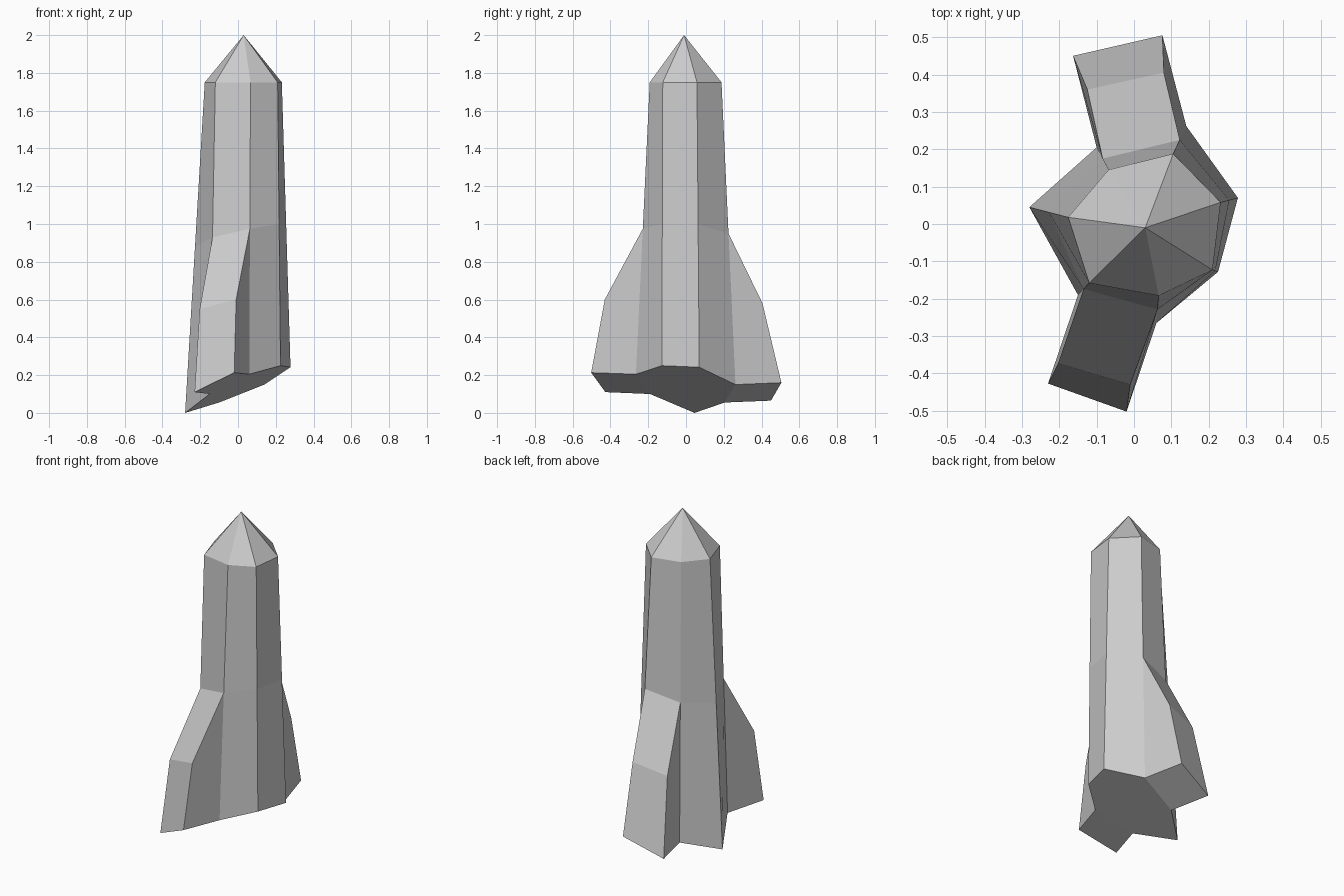
import bpy, bmesh
from mathutils import Vector

if "Cube" in bpy.data.objects:
    bpy.data.objects.remove(bpy.data.objects["Cube"])

# seven-sided hull: slanted base ring and level shoulder ring
base = [(-0.28, 0.045, 0.0), (-0.15, -0.19, 0.10), (0.06, -0.265, 0.205),
        (0.225, -0.128, 0.25), (0.278, 0.07, 0.242), (0.14, 0.262, 0.15),
        (-0.10, 0.205, 0.055)]
shoulder = [(-0.176, 0.018), (-0.12, -0.158), (0.066, -0.192), (0.21, -0.123),
            (0.232, 0.058), (0.105, 0.188), (-0.068, 0.145)]
mid_z = [0.88, 0.93, 0.975, 1.0, 1.0, 0.95, 0.90]   # height of fin roots
apex = (0.03, -0.01, 2.0)

# fins: hull side index -> tip corners (base pair, crease pair)
fins = {1: ([(-0.23, -0.427, 0.11), (-0.02, -0.502, 0.213)],
            [(-0.203, -0.373, 0.55), (-0.01, -0.43, 0.60)]),
        5: ([(0.076, 0.505, 0.16), (-0.163, 0.45, 0.065)],
            [(0.08, 0.405, 0.58), (-0.125, 0.36, 0.53)])}

bm = bmesh.new()


def ring(points):
    return [bm.verts.new(p) for p in points]


top = [Vector((x, y, 1.75)) for x, y in shoulder]
low = [Vector(p) for p in base]
middle = [a.lerp(b, (z - a.z) / (b.z - a.z)) for a, b, z in zip(low, top, mid_z)]
r0, r1, r2 = ring(low), ring(middle), ring(top)
tip = bm.verts.new(apex)

# hull sides, nose cone and fins, welded into one closed shell
for i in range(7):
    j = (i + 1) % 7
    bm.faces.new((r1[i], r1[j], r2[j], r2[i]))
    bm.faces.new((r2[i], r2[j], tip))
    if i not in fins:
        bm.faces.new((r0[i], r0[j], r1[j], r1[i]))
        continue
    (a, b), (c, d) = (ring(p) for p in fins[i])
    bm.faces.new((a, b, d, c))
    bm.faces.new((c, d, r1[j], r1[i]))
    bm.faces.new((r0[i], a, c, r1[i]))
    bm.faces.new((b, r0[j], r1[j], d))
    bm.faces.new((r0[i], r0[j], b, a))

# underside
bm.faces.new(r0[::-1])
bmesh.ops.recalc_face_normals(bm, faces=bm.faces)

mesh = bpy.data.meshes.new("rocket_hull")
bm.to_mesh(mesh)
bm.free()
bpy.context.collection.objects.link(bpy.data.objects.new("rocket_hull", mesh))
